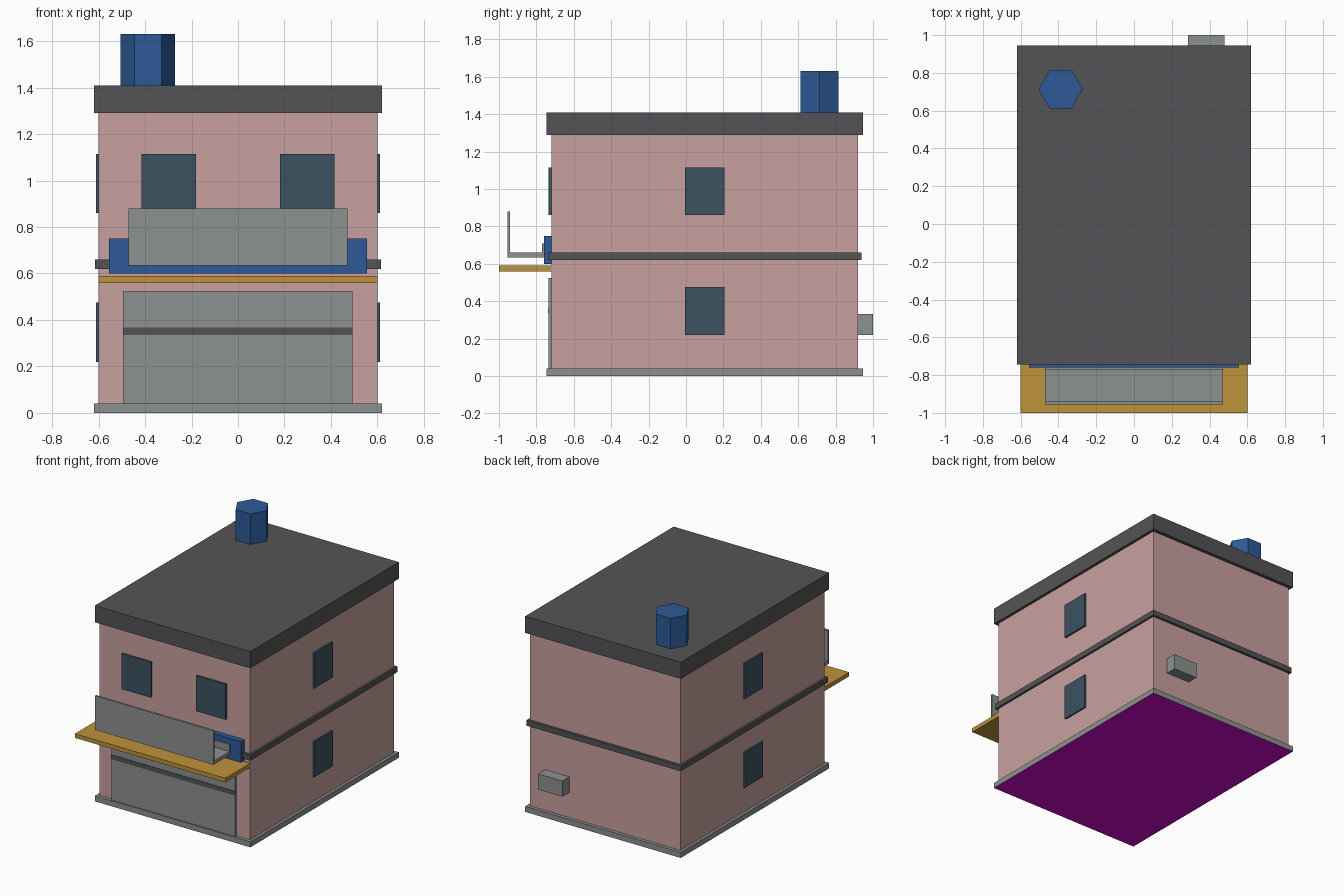
import bpy
import bmesh

default = bpy.data.objects.get("Cube")
if default:
    bpy.data.objects.remove(default, do_unlink=True)


def linear(c):
    c /= 255
    return c / 12.92 if c <= 0.04045 else ((c + 0.055) / 1.055) ** 2.4


def material(name, r, g, b):
    mat = bpy.data.materials.new(name)
    colour = (linear(r), linear(g), linear(b), 1)
    mat.diffuse_color = colour
    mat.use_nodes = True
    mat.node_tree.nodes["Principled BSDF"].inputs["Base Color"].default_value = colour
    return mat


pink = material("pink plaster", 200, 161, 159)
dark = material("dark grey", 84, 84, 86)
grey = material("light grey", 140, 145, 144)
blue = material("blue", 44, 90, 150)
ochre = material("ochre", 191, 147, 58)
glass = material("window slate", 60, 82, 97)
magenta = material("magenta underside", 205, 10, 205)


def add_object(name, bm, mat):
    mesh = bpy.data.meshes.new(name)
    bmesh.ops.recalc_face_normals(bm, faces=bm.faces)
    bm.to_mesh(mesh)
    bm.free()
    mesh.materials.append(mat)
    obj = bpy.data.objects.new(name, mesh)
    bpy.context.scene.collection.objects.link(obj)
    return obj


def box(name, mat, x, y, z):
    """Box from (low, high) pairs on each axis."""
    bm = bmesh.new()
    bmesh.ops.create_cube(bm, size=1)
    for v in bm.verts:
        v.co = [span[0] if c < 0 else span[1] for c, span in zip(v.co, (x, y, z))]
    return add_object(name, bm, mat)


def extrude_x(name, mat, profile, half):
    """Extrude a (y, z) profile across x."""
    bm = bmesh.new()
    face = bm.faces.new([bm.verts.new((-half, y, z)) for y, z in profile])
    out = bmesh.ops.extrude_face_region(bm, geom=[face])
    for v in out["geom"]:
        if isinstance(v, bmesh.types.BMVert):
            v.co.x = half
    return add_object(name, bm, mat)


# Main building
FRONT, BACK, SIDE = -0.72, 0.92, 0.6
base = box("base_slab", grey, (-0.62, 0.62), (-0.745, 0.945), (0, 0.04))
base.data.materials.append(magenta)
for face in base.data.polygons:
    if face.normal.z < -0.5:
        face.material_index = 1
box("walls", pink, (-SIDE, SIDE), (FRONT, BACK), (0.04, 1.29))
box("floor_band", dark, (-0.615, 0.615), (-0.738, 0.938), (0.62, 0.66))
box("roof_slab", dark, (-0.62, 0.62), (-0.745, 0.945), (1.29, 1.41))

# Windows, mirrored left and right
for side, s in (("left", 1), ("right", -1)):
    box("front_window_" + side, glass, sorted((s * 0.18, s * 0.415)),
        (-0.735, FRONT), (0.86, 1.115))
    for floor, z in (("lower", 0.22), ("upper", 0.86)):
        box(f"{floor}_window_{side}", glass, sorted((s * SIDE, s * 0.612)),
            (-0.005, 0.205), (z, z + 0.255))

# Garage door with its dark stripe
box("garage_door", grey, (-0.495, 0.492), (-0.735, FRONT), (0.04, 0.525))
box("garage_stripe", dark, (-0.495, 0.492), (-0.738, -0.73), (0.335, 0.367))

# Awning, sign board and balcony
box("awning", ochre, (-SIDE, SIDE), (-1, FRONT), (0.56, 0.59))
box("sign_board", blue, (-0.555, 0.555), (-0.76, FRONT), (0.6, 0.75))
extrude_x("balcony", grey, [
    (-0.955, 0.635), (-0.76, 0.635), (-0.76, 0.71), (-0.77, 0.71),
    (-0.77, 0.66), (-0.94, 0.66), (-0.94, 0.88), (-0.955, 0.88)], 0.472)

# Rear unit
box("rear_unit", grey, (0.285, 0.478), (BACK, 1), (0.22, 0.333))

# Hexagonal chimney
bm = bmesh.new()
bmesh.ops.create_cone(bm, cap_ends=True, segments=6, radius1=0.117, radius2=0.117, depth=0.22)
# Put two opposite corners on the x axis
if not any(abs(v.co.y) < 0.001 for v in bm.verts):
    for v in bm.verts:
        v.co.x, v.co.y = v.co.y, -v.co.x
bmesh.ops.translate(bm, verts=bm.verts, vec=(-0.388, 0.713, 1.52))
add_object("chimney", bm, blue)
